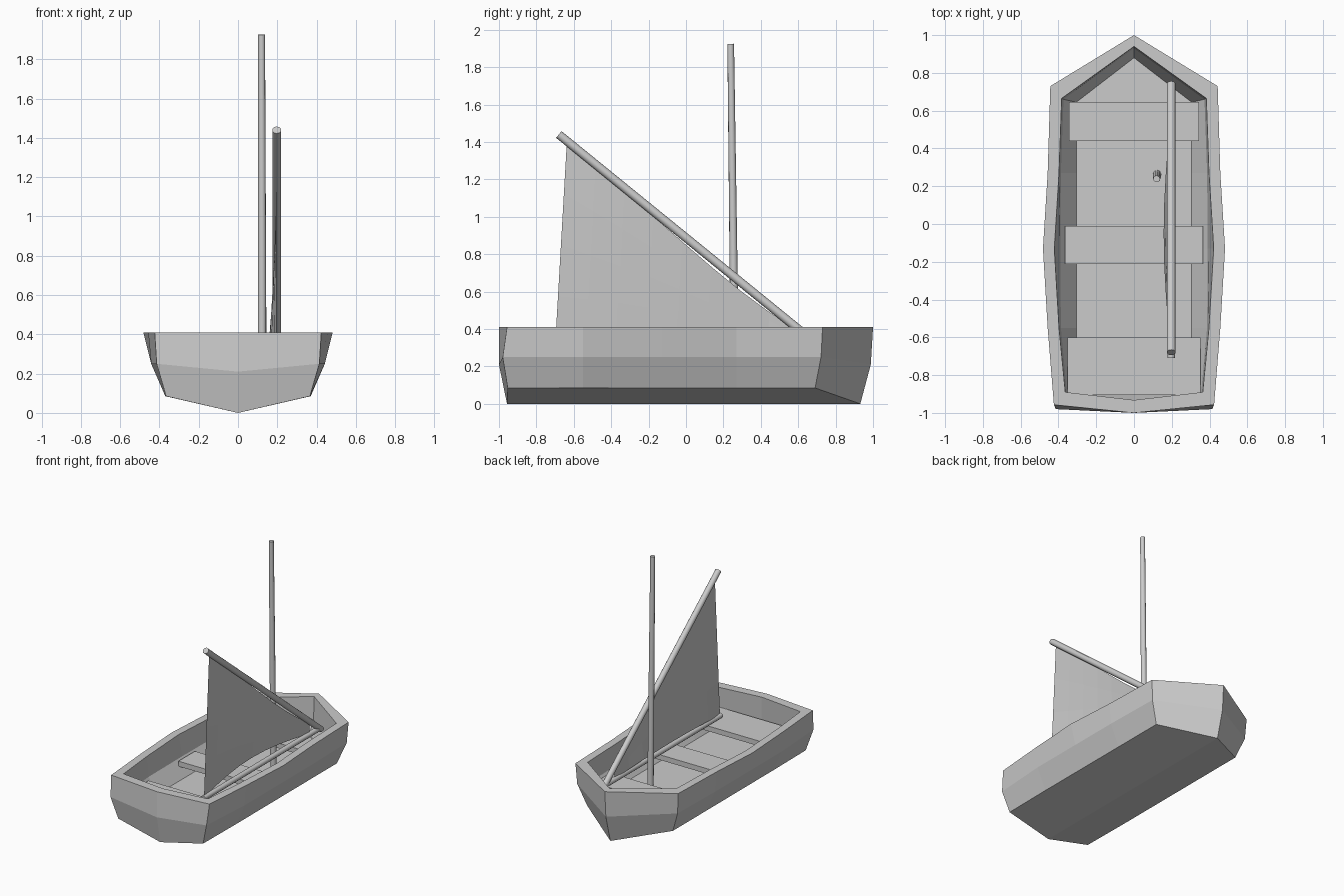
import bpy, bmesh
from math import sin, pi
from mathutils import Vector

default = bpy.data.objects.get("Cube")
if default:
    bpy.data.objects.remove(default, do_unlink=True)

grey = bpy.data.materials.new("plain_grey")
grey.use_nodes = True
grey.diffuse_color = (0.6, 0.6, 0.6, 1)
grey.node_tree.nodes["Principled BSDF"].inputs["Base Color"].default_value = grey.diffuse_color


def finish(bm, name, fix_normals=True):
    if fix_normals:
        bmesh.ops.recalc_face_normals(bm, faces=bm.faces)
    mesh = bpy.data.meshes.new(name)
    bm.to_mesh(mesh)
    bm.free()
    mesh.materials.append(grey)
    obj = bpy.data.objects.new(name, mesh)
    bpy.context.collection.objects.link(obj)
    return obj


# Hull: half widths from stern to bow, narrowed into nested rings
WIDTHS = [0, .424, .457, .482, .457, .443, 0]
MIDDLE_Y = [-.55, -.13, .27]


def add_ring(bm, inset, cap, stern, corner, shoulder, bow, z, z_centre):
    ys = [stern, corner, *MIDDLE_Y, shoulder, bow]
    half = [(max(0, min(w - inset, cap)), y, z if w else z_centre) for w, y in zip(WIDTHS, ys)]
    mirrored = [(-x, y, h) for x, y, h in half[-2:0:-1]]
    return [bm.verts.new(p) for p in half + mirrored]


def build_hull():
    bm = bmesh.new()
    rings = [
        add_ring(bm, .058, .37, -.957, -.953, .69, .932, .085, 0),    # outer bottom edge
        add_ring(bm, .01, .442, -1, -.98, .722, .988, .25, .21),      # outer chine
        add_ring(bm, 0, 1, -1, -.957, .73, 1, .41, .41),              # outer rim
        add_ring(bm, .06, 1, -.932, -.89, .665, .94, .41, .41),       # inner rim
        add_ring(bm, .07, .39, -.932, -.91, .66, .93, .25, .23),      # inner chine
        add_ring(bm, .1, .305, -.89, -.885, .645, .88, .14, .14),     # floor edge
    ]
    n = len(rings[0])
    for low, high in zip(rings, rings[1:]):
        for i in range(n):
            j = (i + 1) % n
            bm.faces.new((low[i], low[j], high[j], high[i]))
    bm.faces.new(rings[-1])
    # Two bottom planes meet along the keel
    keel, bow = rings[0], len(WIDTHS) - 1
    bm.faces.new(keel[:bow + 1])
    bm.faces.new(keel[bow:] + keel[:1])
    finish(bm, "hull")


def build_bench(name, half_width, y0, y1):
    bm = bmesh.new()
    bmesh.ops.create_cube(bm, size=1)
    for v in bm.verts:
        v.co = (v.co.x * half_width * 2, (y0 + y1) / 2 + v.co.y * (y1 - y0), .23 + v.co.z * .04)
    finish(bm, name)


def build_pole(name, start, end, r_start, r_end):
    start, end = Vector(start), Vector(end)
    axis = end - start
    bm = bmesh.new()
    bmesh.ops.create_cone(bm, cap_ends=True, segments=10, radius1=r_start,
                          radius2=r_end, depth=axis.length)
    turn = axis.to_track_quat('Z', 'Y')
    for v in bm.verts:
        v.co = turn @ v.co + (start + end) / 2
    # Round sides, crisp ends
    for f in bm.faces:
        f.smooth = len(f.verts) == 4
    for e in bm.edges:
        e.smooth = e.calc_length() > .1
    finish(bm, name)


build_hull()
build_bench("stern_bench", .352, -.905, -.6)
build_bench("middle_bench", .365, -.213, -.01)
build_bench("bow_bench", .345, .44, .645)

# Spars
SPAR_X = .197
YARD_TOP = Vector((SPAR_X, -.68, 1.44))
YARD_FOOT = Vector((SPAR_X, .742, .285))
build_pole("mast", (.123, .262, .13), (.12, .239, 1.925), .023, .018)
build_pole("yard", YARD_TOP, YARD_FOOT, .023, .023)
build_pole("boom", (SPAR_X, -.71, .3), (SPAR_X, .72, .3), .02, .02)


# Sail: a loose-footed sheet between boom and yard, with a shallow belly
def build_sail(cols=8, rows=4):
    bm = bmesh.new()
    grid = []
    for i in range(cols + 1):
        u = i / cols
        belly = sin(pi * u)
        head = YARD_TOP.lerp(YARD_FOOT, .03 + .87 * u)
        head.z -= .012 + .035 * sin(pi * u * u)
        foot = Vector((SPAR_X, -.7 + 1.3 * u, .305 + .05 * belly))
        column = []
        for j in range(rows + 1):
            p = foot.lerp(head, j / rows)
            p.x -= .04 * belly * (1 - j / rows)
            column.append(bm.verts.new(p))
        grid.append(column)
    for a, b in zip(grid, grid[1:]):
        for j in range(rows):
            bm.faces.new((a[j], b[j], b[j + 1], a[j + 1]))
    finish(bm, "sail", False)


build_sail()
